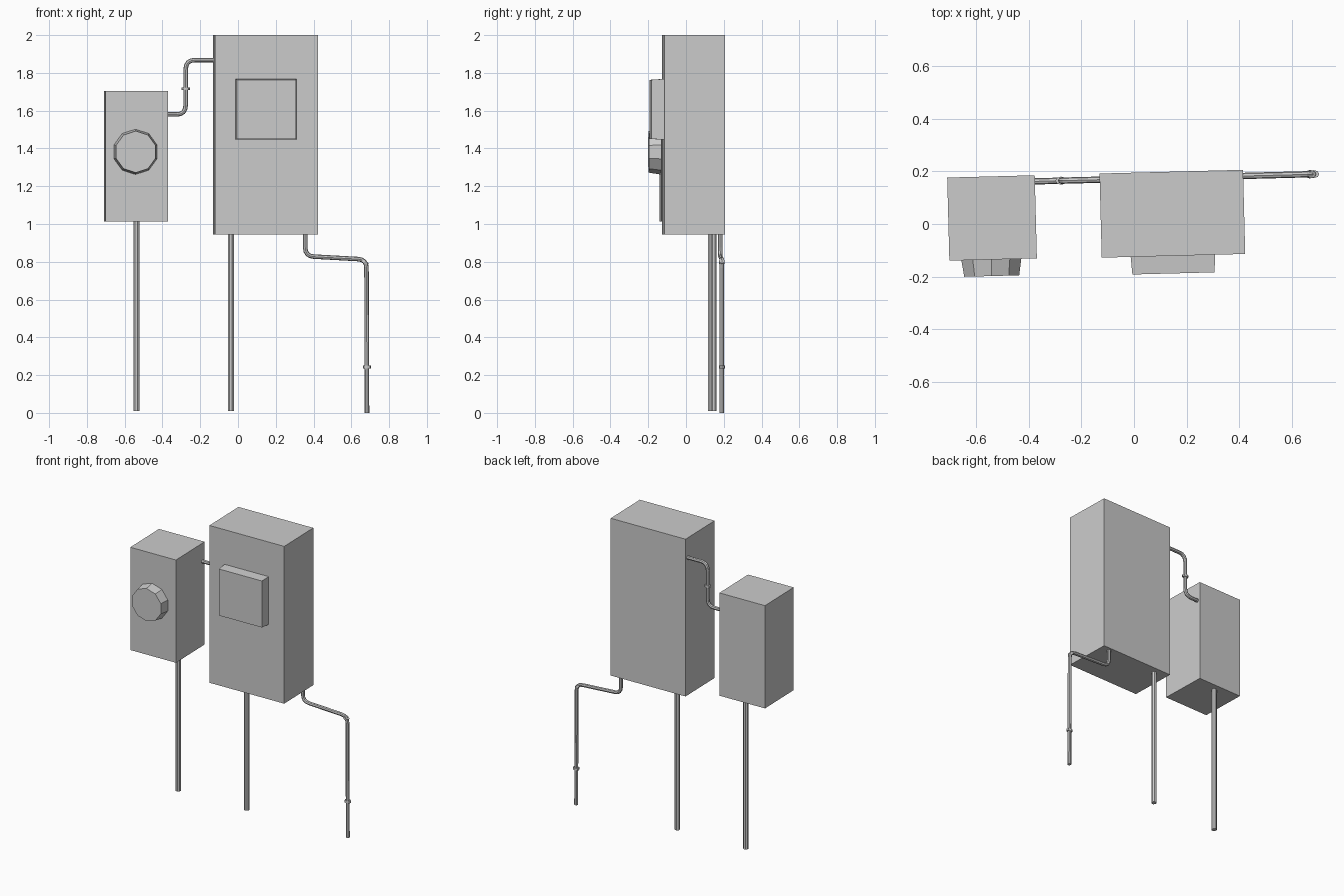
import bpy, bmesh
from math import pi, sin
from mathutils import Vector, Matrix

if "Cube" in bpy.data.objects:
    bpy.data.objects.remove(bpy.data.objects["Cube"])

TILT = 0.026  # whole assembly is turned slightly about z


def add_object(name, bm):
    me = bpy.data.meshes.new(name)
    bm.to_mesh(me)
    bm.free()
    ob = bpy.data.objects.new(name, me)
    bpy.context.collection.objects.link(ob)
    return ob


def box(name, centre, size, front_scale=1.0):
    """Box turned by TILT; the front (-y) face can be narrowed."""
    bm = bmesh.new()
    bmesh.ops.create_cube(bm, size=1)
    for v in bm.verts:
        s = front_scale if v.co.y < 0 else 1
        v.co = Vector((v.co.x * size[0] * s, v.co.y * size[1], v.co.z * size[2] * s))
    ob = add_object(name, bm)
    ob.location = centre
    ob.rotation_euler.z = TILT
    return ob


def drum(name, centre, r1, r2, depth, sides, rot=(0, 0, 0), squash=1.0):
    bm = bmesh.new()
    bmesh.ops.create_cone(bm, cap_ends=True, segments=sides,
                          radius1=r1, radius2=r2, depth=depth)
    bmesh.ops.scale(bm, vec=(1, squash, 1), verts=bm.verts)
    ob = add_object(name, bm)
    ob.location = centre
    ob.rotation_euler = rot
    return ob


def wall_y(x):
    """Depth of the conduit runs, following the tilt."""
    return 0.172 + TILT * x


def conduit(name, path, bend, radius=0.012):
    """Pipe along (x, z) corners with rounded bends."""
    pts = [Vector((x, wall_y(x), z)) for x, z in path]
    out = [pts[0]]
    for a, b, c in zip(pts, pts[1:], pts[2:]):
        p = b + (a - b).normalized() * bend
        q = b + (c - b).normalized() * bend
        for i in range(5):
            t = i / 4
            out.append(p * (1 - t) ** 2 + b * 2 * t * (1 - t) + q * t * t)
    out.append(pts[-1])
    cu = bpy.data.curves.new(name, 'CURVE')
    cu.dimensions = '3D'
    cu.bevel_depth = radius
    cu.bevel_resolution = 2
    cu.use_fill_caps = True
    sp = cu.splines.new('POLY')
    sp.points.add(len(out) - 1)
    for p, co in zip(sp.points, out):
        p.co = (*co, 1)
    sp.use_smooth = False
    ob = bpy.data.objects.new(name, cu)
    bpy.context.collection.objects.link(ob)
    return ob


# Cabinets
box("main_cabinet", (0.146, 0.039, 1.472), (0.546, 0.32, 1.056))
box("meter_cabinet", (-0.54, 0.023, 1.358), (0.333, 0.316, 0.69))

# Raised panel on the main cabinet
box("front_panel", (0.149, -0.153, 1.607), (0.322, 0.07, 0.322), 0.97)

# Ten-sided tapered meter dial
drum("meter_dial", (-0.542, -0.166, 1.382), 0.12, 0.11, 0.064, 10, (pi / 2, 0, TILT))

# Support posts
drum("meter_post", (-0.538, 0.133, 0.515), 0.017, 0.017, 1.01, 8, (0, 0, pi / 8))
drum("main_post", (-0.038, 0.147, 0.48), 0.017, 0.017, 0.94, 8, (0, 0, pi / 8))

# Conduits: between the cabinets, and from the main cabinet to the ground
conduit("link_conduit", [(-0.38, 1.58), (-0.277, 1.58), (-0.277, 1.868), (-0.12, 1.868)], 0.05)
conduit("ground_conduit", [(0.356, 0.955), (0.356, 0.83), (0.68, 0.812), (0.683, 0.0)], 0.045)

# Collars clamped on the conduits
for name, x, z, lean in (("link_collar", -0.277, 1.716, 0),
                         ("ground_collar", 0.683, 0.243, 0),
                         ("elbow_collar", 0.67, 0.799, 0.6)):
    drum(name, (x, wall_y(x), z), 0.022, 0.022, 0.014, 8, (0, lean, TILT), 0.7)
